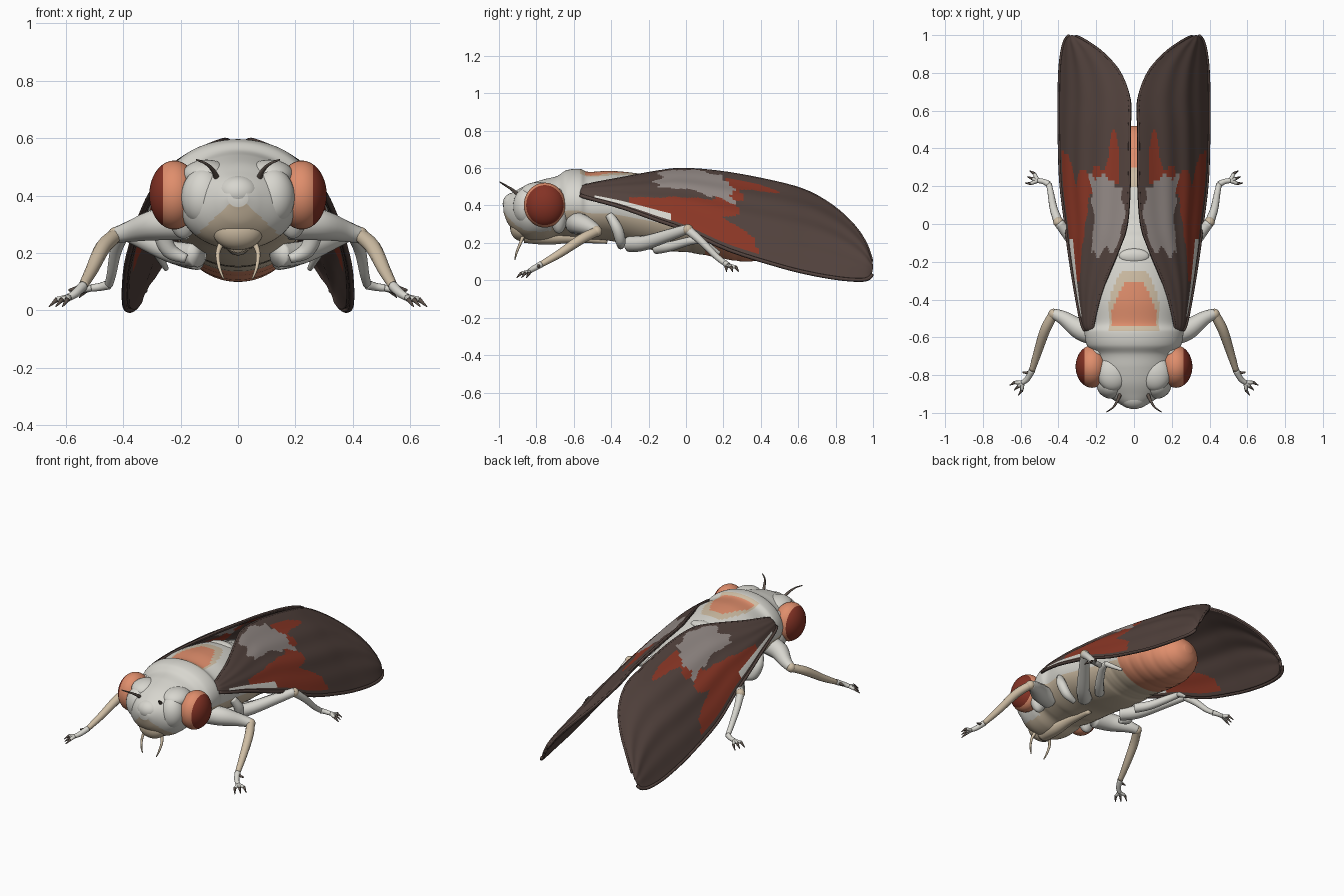
import bpy, bmesh, math
from mathutils import Vector, Matrix

if "Cube" in bpy.data.objects:
    bpy.data.objects.remove(bpy.data.objects["Cube"])

COLOURS = {
    "pale_shell": (.68, .67, .62), "tan_shell": (.62, .51, .37), "orange_skin": (.74, .27, .15),
    "eye_red": (.23, .032, .018), "wing_brown": (.085, .055, .047), "wing_rust": (.26, .038, .019),
    "wing_grey": (.29, .25, .235), "claw_dark": (.11, .085, .07)}
MATS = []
for n, c in COLOURS.items():
    m = bpy.data.materials.new(n)
    m.diffuse_color = (*c, 1)
    m.use_nodes = True
    m.node_tree.nodes["Principled BSDF"].inputs["Base Color"].default_value = m.diffuse_color
    MATS.append(m)
PALE, TAN, ORANGE, RED, BROWN, RUST, GREY, CLAW = range(8)


def spline(keys, n):
    """Catmull-Rom through tuples, n samples per span."""
    out = []
    for i in range(len(keys) - 1):
        p0, p1, p2 = keys[max(i - 1, 0)], keys[i], keys[i + 1]
        p3 = keys[min(i + 2, len(keys) - 1)]
        for k in range(n):
            u = k / n
            out.append(tuple(.5 * (2 * b + (c - a) * u + (2 * a - 5 * b + 4 * c - d) * u * u
                                   + (3 * b - a - 3 * c + d) * u ** 3)
                             for a, b, c, d in zip(p0, p1, p2, p3)))
    return out + [tuple(keys[-1])]


def add(name, bm, mirror=False, thick=0, fix=True):
    if fix:
        bmesh.ops.recalc_face_normals(bm, faces=bm.faces)
    for f in bm.faces:
        f.smooth = True
    me = bpy.data.meshes.new(name)
    bm.to_mesh(me)
    bm.free()
    for m in MATS:
        me.materials.append(m)
    ob = bpy.data.objects.new(name, me)
    bpy.context.collection.objects.link(ob)
    if thick:
        s = ob.modifiers.new("thickness", 'SOLIDIFY')
        s.thickness, s.offset = thick, -1
    if mirror:
        ob.modifiers.new("mirror", 'MIRROR')
    return ob


def skin(bm, rings, mat=0):
    vs = [[bm.verts.new(p) for p in r] for r in rings]
    n = len(vs[0])
    faces = [bm.faces.new((a[j], a[(j + 1) % n], b[(j + 1) % n], b[j]))
             for a, b in zip(vs, vs[1:]) for j in range(n)]
    for f in faces + [bm.faces.new(vs[0]), bm.faces.new(vs[-1])]:
        f.material_index = mat


def tube(bm, keys, mat, n=5, sides=12):
    """Tapered limb through (x, y, z, radius) keys."""
    pts = spline(keys, n)
    rings = []
    for i, p in enumerate(pts):
        a, b = Vector(pts[max(i - 1, 0)][:3]), Vector(pts[min(i + 1, len(pts) - 1)][:3])
        q = (b - a).to_track_quat('Z', 'Y')
        rings.append([Vector(p[:3]) + q @ Vector((math.cos(t) * p[3], math.sin(t) * p[3], 0))
                      for t in (2 * math.pi * k / sides for k in range(sides))])
    skin(bm, rings, mat)


def ball(bm, c, r, mat, rot=None, seg=28):
    m = Matrix.Translation(c) @ Matrix.Diagonal((*r, 1)) @ (rot or Matrix())
    v = bmesh.ops.create_uvsphere(bm, u_segments=seg, v_segments=seg, radius=1, matrix=m)['verts']
    for f in {f for w in v for f in w.link_faces}:
        f.material_index = mat


# Body: one loft through head, collar, thorax and abdomen (y, half width, top, bottom)
SECTIONS = [(-.975, .035, .42, .36), (-.95, .08, .455, .30), (-.90, .15, .485, .245), (-.84, .195, .515, .215),
            (-.76, .21, .54, .215), (-.69, .215, .557, .235), (-.64, .25, .588, .235), (-.57, .262, .596, .23),
            (-.52, .252, .58, .22), (-.40, .265, .585, .21), (-.25, .255, .57, .175), (-.12, .24, .54, .155),
            (0, .23, .50, .15), (.15, .22, .455, .125), (.3, .19, .41, .10), (.42, .145, .36, .11),
            (.49, .09, .31, .15), (.52, .03, .26, .21)]
bm = bmesh.new()
rings = []
for y, w, zt, zb in spline(SECTIONS, 13):
    zc, h = (zt + zb) / 2, (zt - zb) / 2
    g = 1 - .012 * max(0, math.sin(y * 75)) if -.1 < y < .45 else 1    # abdomen rings
    rings.append([(w * g * math.cos(a), y, zc + h * g * math.sin(a))
                  for a in (2 * math.pi * k / 110 for k in range(110))])
skin(bm, rings)
bmesh.ops.recalc_face_normals(bm, faces=bm.faces)
for f in bm.faces:
    x, y, z = f.calc_center_median()
    x, up = abs(x), f.normal.z
    if y < -.72:
        if z < .40 - .95 * x and z < .39:
            f.material_index = TAN
    elif y > .3 or (y > .1 and up < .6):
        f.material_index = ORANGE
    elif up < -.3 or y > .2:
        f.material_index = TAN
    elif up > 0 and -.54 < y < -.31 and x < .04 + .075 * min(1, (-.31 - y) / .14) ** .7:
        f.material_index = ORANGE
    elif up > 0 and -.565 < y < -.25 and x < .05 + .08 * min(1, (-.25 - y) / .14) ** .6:
        f.material_index = TAN
add("body", bm)

# Face lobes, brow bumps and mouth
bm = bmesh.new()
ball(bm, (.12, -.85, .395), (.078, .075, .10), PALE)
ball(bm, (.11, -.79, .47), (.085, .095, .055), PALE)
ball(bm, (.19, -.68, .37), (.06, .05, .12), PALE)
add("face_lobes", bm, True)
bm = bmesh.new()
ball(bm, (0, -.915, .41), (.075, .065, .06), PALE)
ball(bm, (0, -.88, .28), (.09, .06, .07), TAN)
tube(bm, [(0, -.86, .25, .05), (0, -.74, .235, .045), (0, -.6, .23, .03), (0, -.42, .21, .015)], TAN)
add("snout_and_beak", bm)

# Thorax ridge between the wings
bm = bmesh.new()
ball(bm, (0, -.17, .54), (.08, .04, .025), PALE)
add("back_ridge", bm)

# Eyes: orange bulb with a dark red outer cap
bm = bmesh.new()
ball(bm, (.222, -.755, .402), (.087, .112, .12), ORANGE, Matrix.Rotation(math.pi / 2, 4, 'Y'), 40)
for f in bm.faces:
    if f.calc_center_median().x > .222 + .087 * .48:
        f.material_index = RED
add("eyes", bm, True)

# Antennae and mouth bristles
bm = bmesh.new()
tube(bm, [(.07, -.89, .45, .011), (.085, -.93, .485, .008), (.11, -.97, .51, .005), (.145, -.995, .525, .003)], CLAW)
tube(bm, [(.055, -.87, .24, .011), (.07, -.885, .20, .008), (.065, -.905, .15, .006), (.05, -.915, .11, .003)], TAN)
add("antennae", bm, True)


def foot(bm, p, d):
    """Three small claws spreading from p along d."""
    p, d = Vector(p), Vector(d)
    side = d.cross(Vector((0, 0, 1))).normalized()
    for s in (-.035, 0, .035):
        mid, end = p + d * .5 + side * s * .8, p + d + side * s + Vector((0, 0, -.018))
        tube(bm, [(*p, .012), (*mid, .009)], PALE, 3, 8)
        tube(bm, [(*mid, .009), (*end, .002)], CLAW, 3, 8)


# Front legs
bm = bmesh.new()
tube(bm, [(.18, -.59, .305, .06), (.28, -.56, .30, .056), (.37, -.50, .277, .038), (.425, -.475, .262, .028)], PALE)
ball(bm, (.425, -.477, .262), (.029, .029, .029), TAN, seg=12)
tube(bm, [(.425, -.475, .262, .025), (.47, -.56, .22, .027), (.51, -.68, .14, .022), (.54, -.775, .085, .016)], TAN)
tube(bm, [(.54, -.775, .085, .018), (.565, -.82, .06, .015), (.59, -.84, .045, .013)], PALE)
foot(bm, (.59, -.84, .045), (.045, -.04, -.014))
tube(bm, [(.545, -.79, .08, .012), (.59, -.785, .07, .004)], CLAW)
add("front_legs", bm, True)

# Middle legs, reaching out under the wings
bm = bmesh.new()
tube(bm, [(.14, -.30, .195, .045), (.22, -.22, .20, .04), (.33, -.08, .245, .032), (.40, .01, .275, .026)], PALE)
ball(bm, (.40, .01, .272), (.028, .028, .028), TAN, seg=12)
tube(bm, [(.40, .01, .27, .025), (.425, .08, .21, .021), (.44, .16, .13, .017), (.45, .21, .09, .015)], PALE)
tube(bm, [(.45, .21, .09, .017), (.48, .225, .082, .014), (.51, .23, .078, .013)], PALE)
foot(bm, (.51, .23, .078), (.055, .02, -.015))
add("middle_legs", bm, True)

# Hind legs, folded against the belly
bm = bmesh.new()
tube(bm, [(.245, -.41, .35, .022), (.265, -.37, .28, .03), (.24, -.35, .21, .028), (.18, -.35, .18, .016)], PALE)
tube(bm, [(.14, -.16, .17, .03), (.20, -.09, .18, .027), (.27, .02, .21, .022), (.29, .08, .215, .018)], PALE)
tube(bm, [(.29, .08, .215, .017), (.27, .13, .18, .014), (.25, .18, .145, .009)], PALE)
add("hind_legs", bm, True)

# Wings: roof-like sheets (y, inner x, inner z, outer x, outer z)
WING = [(-.57, .21, .49, .25, .465), (-.53, .215, .515, .275, .45), (-.35, .17, .55, .31, .40),
        (-.14, .085, .588, .343, .325), (0, .04, .60, .36, .275), (.23, .025, .578, .387, .17),
        (.5, .025, .525, .395, .085), (.66, .025, .475, .395, .045), (.80, .075, .39, .392, .02),
        (.90, .16, .295, .382, .01), (.96, .24, .205, .368, .012), (.99, .295, .125, .35, .03),
        (1, .325, .078, .332, .065)]
NT, NS = 72, 14
rows = spline(WING, NS)


def wing_point(row, t):
    y, ix, iz, ox, oz = row
    dx, dz = ox - ix, oz - iz
    b = .1 * math.sin(math.pi * t) + .007 * math.sin(t * 22 + y * 3) * math.sin(math.pi * t)
    return Vector((ix + dx * t - dz * b, y, iz + dz * t + dx * b))


def wing_colour(y, t):
    wob = .02 * math.sin(31 * t + 9 * y) + .012 * math.sin(40 * y - 13 * t)    # ragged patch edges
    if .86 < t < .965 and -.49 < y < -.08:
        return PALE
    if .06 < t + wob < .46 and -.15 < y + wob < .245 and not (t < .16 and y > .19):
        return GREY
    limit = .29 + .09 * max(0, min(1, (t - .76) / .06)) + .23 * math.exp(-((t - .17) / .06) ** 2)
    limit -= .07 * math.exp(-((t - .68) / .06) ** 2) - wob * .8
    if .11 < t < .965 and -.3 < y < limit and (t + wob > .72 - .6 * (y + .27) or y > .22):
        return RUST
    return BROWN


bm = bmesh.new()
grid = [[bm.verts.new(wing_point(r, j / NT)) for j in range(NT + 1)] for r in rows]
for i in range(len(rows) - 1):
    for j in range(NT):
        f = bm.faces.new((grid[i][j], grid[i][j + 1], grid[i + 1][j + 1], grid[i + 1][j]))
        f.material_index = wing_colour((rows[i][0] + rows[i + 1][0]) / 2, (j + .5) / NT)
add("wings", bm, True, .018, False)

# Rounded wing rims
bm = bmesh.new()
for t, r in [(0, .007), (1, .010)]:
    tube(bm, [(*(wing_point(row, t) - Vector((0, 0, r * .8))), r) for row in rows[6:160:4]], BROWN, 1, 8)
add("wing_rims", bm, True)
